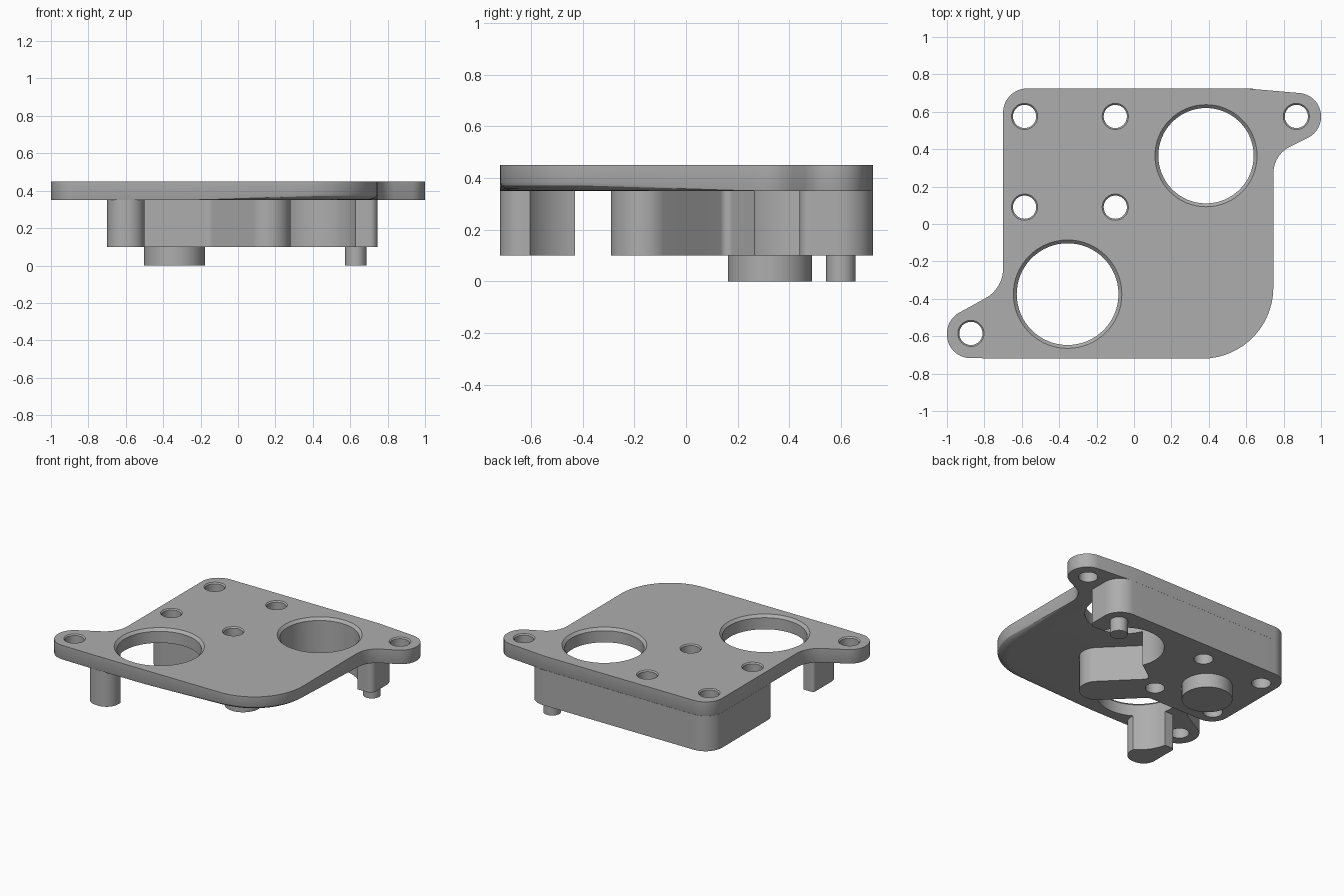
import bpy, bmesh, math
from mathutils import Vector

if "Cube" in bpy.data.objects:
    bpy.data.objects.remove(bpy.data.objects["Cube"])

grey = bpy.data.materials.new("plain grey")
grey.use_nodes = True
grey.diffuse_color = (0.42, 0.42, 0.42, 1)
grey.node_tree.nodes["Principled BSDF"].inputs["Base Color"].default_value = (0.42, 0.42, 0.42, 1)


def rounded(corners, step=0.1):
    """Outline from (x, y, radius) corners, with long edges subdivided."""
    pts, n = [], len(corners)
    for i, (x, y, r) in enumerate(corners):
        p = Vector((x, y))
        a = (Vector(corners[i - 1][:2]) - p).normalized()
        b = (Vector(corners[(i + 1) % n][:2]) - p).normalized()
        if r == 0:
            pts.append(p)
            continue
        half = a.angle(b) / 2
        centre = p + (a + b).normalized() * r / math.sin(half)
        start = p + a * r / math.tan(half) - centre
        end = p + b * r / math.tan(half) - centre
        sweep = start.angle_signed(end)
        count = max(3, int(abs(sweep) / math.radians(6)))
        for k in range(count + 1):
            t = -sweep * k / count
            pts.append(centre + Vector((start.x * math.cos(t) - start.y * math.sin(t),
                                        start.x * math.sin(t) + start.y * math.cos(t))))
    out = []
    for i, p in enumerate(pts):
        q = pts[(i + 1) % len(pts)]
        parts = max(1, int((q - p).length / step))
        out += [p.lerp(q, k / parts) for k in range(parts)]
    return out


def add_rings(bm, rings):
    """Skin a stack of equal vertex rings and cap both ends."""
    loops = [[bm.verts.new(p) for p in ring] for ring in rings]
    for lo, hi in zip(loops, loops[1:]):
        for i in range(len(lo)):
            j = (i + 1) % len(lo)
            bm.faces.new((lo[i], lo[j], hi[j], hi[i]))
    bm.faces.new(loops[0][::-1])
    bm.faces.new(loops[-1])


def finish(name, bm):
    bmesh.ops.recalc_face_normals(bm, faces=bm.faces)
    mesh = bpy.data.meshes.new(name)
    bm.to_mesh(mesh)
    bm.free()
    mesh.materials.append(grey)
    ob = bpy.data.objects.new(name, mesh)
    bpy.context.collection.objects.link(ob)
    return ob


def prism(name, outline, z0, z1):
    bm = bmesh.new()
    add_rings(bm, [[(p.x, p.y, z) for p in outline] for z in (z0, z1)])
    return finish(name, bm)


def circle(x, y, r, n=64):
    return [Vector((x + r * math.cos(math.tau * k / n), y + r * math.sin(math.tau * k / n)))
            for k in range(n)]


# Top plate with two lugs; its lower edge is rounded more toward one corner
outline = rounded([(-0.7, 0.725, 0.13), (0.6, 0.725, 0), (1, 0.69, 0.125), (1, 0.495, 0.125),
                   (0.745, 0.37, 0.16), (0.745, -0.72, 0.38), (-0.66, -0.72, 0),
                   (-1, -0.715, 0.125), (-1, -0.51, 0.125), (-0.7, -0.345, 0.18)])
TOP, UNDER = 0.45, 0.35
rings = []
for angle in (0, 22.5, 45, 67.5, 90):
    ring, t = [], math.radians(angle)
    for i, p in enumerate(outline):
        along = outline[(i + 1) % len(outline)] - outline[i - 1]
        inward = Vector((along.y, -along.x)).normalized()
        d = 0.001 + 0.034 * min(1, max(0, (p.x - p.y - 0.5) / 0.65))
        q = p + inward * 2 * d * (1 - math.sin(t))
        ring.append((q.x, q.y, UNDER + d * (1 - math.cos(t))))
    rings.append(ring)
rings.append([(p.x, p.y, TOP) for p in outline])
bm = bmesh.new()
add_rings(bm, rings)
plate = finish("top_plate", bm)

# Block under the plate, with an arm and a diagonal finger
block = prism("lower_block", rounded([
    (-0.7, 0.725, 0.13), (0.745, 0.725, 0.13), (0.745, 0.44, 0.04), (0.5, 0.44, 0),
    (0.2, 0.3, 0), (0, 0.16, 0.03), (0.33, -0.17, 0.118), (0.16, -0.34, 0.118),
    (-0.15, -0.03, 0.05), (-0.7, -0.03, 0.119)]), 0.1, UNDER)

# Corner post
post = prism("corner_post", rounded([
    (-0.7, -0.43, 0.02), (-0.5, -0.43, 0), (-0.5, -0.72, 0.09), (-0.7, -0.72, 0.09)]),
    0.1, UNDER)

# Locating boss and pin
boss = prism("round_boss", circle(-0.34, 0.325, 0.163), 0, 0.1)
pin = prism("locating_pin", circle(0.63, 0.6, 0.057, 32), 0, 0.1)

# Chamfered holes
bm = bmesh.new()
holes = [(0.385, 0.365, 0.255, 0.018), (-0.355, -0.375, 0.272, 0.018)]
holes += [(x, y, 0.062, 0.008) for x, y in
          ((-0.585, 0.575), (-0.1, 0.575), (-0.585, 0.09), (-0.1, 0.09),
           (0.868, 0.575), (-0.872, -0.585))]
for x, y, r, c in holes:
    profile = [(r, 0.05), (r, TOP - c), (r + c, TOP), (r + c, TOP + 0.1)]
    add_rings(bm, [[(p.x, p.y, z) for p in circle(x, y, radius)] for radius, z in profile])
cutter = finish("hole_cutter", bm)
cutter.hide_render = True

for ob in (plate, block, post):
    mod = ob.modifiers.new("holes", 'BOOLEAN')
    mod.operation = 'DIFFERENCE'
    mod.solver = 'EXACT'
    mod.object = cutter
    bpy.context.view_layer.objects.active = ob
    bpy.ops.object.modifier_apply(modifier=mod.name)
bpy.data.objects.remove(cutter)

# Smooth curved walls, sharp rims
bpy.ops.object.select_all(action='DESELECT')
for ob in (plate, block, post, boss, pin):
    ob.select_set(True)
bpy.context.view_layer.objects.active = plate
bpy.ops.object.shade_smooth_by_angle(angle=math.radians(30))
